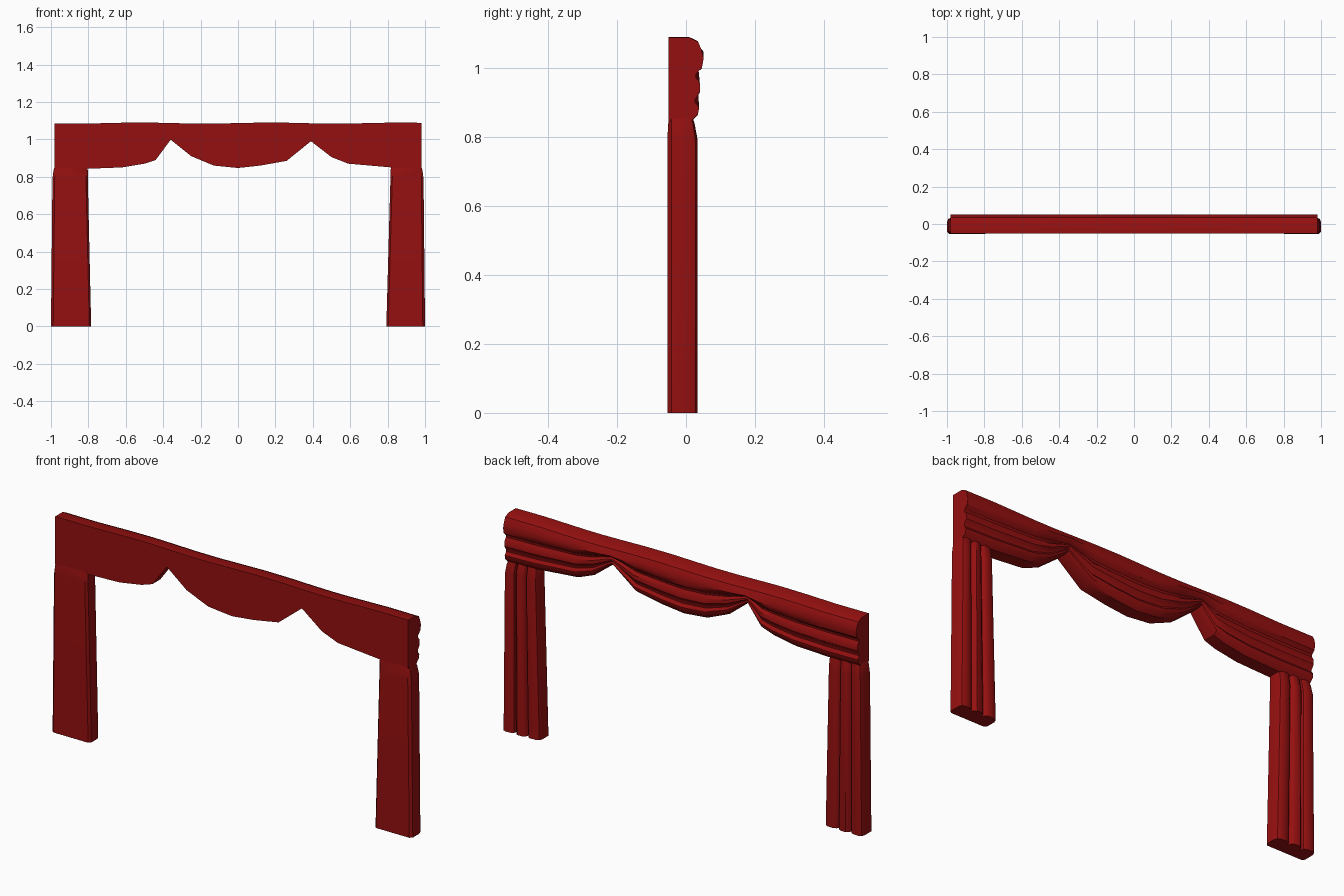
import bpy, bmesh, math

if "Cube" in bpy.data.objects:
    bpy.data.objects.remove(bpy.data.objects["Cube"])

red = bpy.data.materials.new("red_cloth")
red.diffuse_color = (0.30, 0.005, 0.005, 1)
red.use_nodes = True
red.node_tree.nodes["Principled BSDF"].inputs["Base Color"].default_value = red.diffuse_color


def loft(name, rings, angle):
    # Skin closed rings of equal length and cap both ends
    bm = bmesh.new()
    rows = [[bm.verts.new(p) for p in r] for r in rings]
    n = len(rows[0])
    for a, b in zip(rows, rows[1:]):
        for i in range(n):
            j = (i + 1) % n
            bm.faces.new((a[i], a[j], b[j], b[i]))
    bm.faces.new(rows[0])
    bm.faces.new(rows[-1])
    bmesh.ops.recalc_face_normals(bm, faces=bm.faces)
    me = bpy.data.meshes.new(name)
    bm.to_mesh(me)
    bm.free()
    ob = bpy.data.objects.new(name, me)
    bpy.context.collection.objects.link(ob)
    me.materials.append(red)
    bpy.context.view_layer.objects.active = ob
    ob.select_set(True)
    bpy.ops.object.shade_smooth_by_angle(angle=math.radians(angle))
    ob.select_set(False)


# Valance: hem height along x, pinched at two gathers
hem = [(-0.98, .845), (-0.8, .843), (-0.62, .85), (-0.5, .87), (-0.44, .89),
       (-0.36, .998), (-0.25, .91), (-0.13, .86), (0, .847), (0.12, .86),
       (0.26, .885), (0.39, .99), (0.5, .905), (0.59, .87), (0.82, .85),
       (0.98, .845)]
# Back profile below the top roll: (depth, fraction from roll to hem)
folds = [(.046, 0), (.030, .10), (.028, .17), (.040, .28), (.041, .44),
         (.027, .58), (.026, .64), (.038, .74), (.034, .87), (.014, 1)]
rings = []
for x, h in hem:
    full = (1.09 - h) / 0.245
    roll = 1.045 - 0.045 * full ** 2
    top = 1.087 + 0.003 * math.sin(9 * x)
    ring = [(x, -.05, top), (x, .008, top), (x, .034, top - .012),
            (x, .044, 1.055), (x, .051, (1.055 + roll) / 2)]
    for y, t in folds:
        ring.append((x, y - .012 * (1 - full), roll + (h - roll) * t))
    ring.append((x, -.05, h))
    rings.append(ring)
loft("valance", rings, 35)

# Side curtains: flat front, three rounded pleats on the back
pleats = [(0, .010), (.03, .027), (.10, .033), (.24, .032), (.30, .024),
          (.325, .006), (.36, .024), (.42, .034), (.56, .033), (.62, .024),
          (.645, .006), (.68, .022), (.74, .030), (.90, .029), (.97, .022),
          (1, .006)]


def curtain(name, outer, inner, inner_top):
    s = 1 if outer > 0 else -1
    rings = []
    for z, o, i, back, front in [(0, outer, inner, 1, -.053),
                                 (.79, outer - s * .008, inner_top, 1, -.054),
                                 (.835, outer - s * .014, inner_top, .75, -.052),
                                 (.88, outer - s * .028, inner_top + s * .01, .4, -.046)]:
        ring = [(o + (i - o) * t, y * back, z) for t, y in pleats]
        ring += [(i, -.042, z), (i + s * .01, front, z),
                 (o - s * .012, front, z), (o, -.042, z)]
        rings.append(ring)
    loft(name, rings, 40)


curtain("left_curtain", -1.0, -.785, -.803)
curtain("right_curtain", 1.0, .793, .815)
